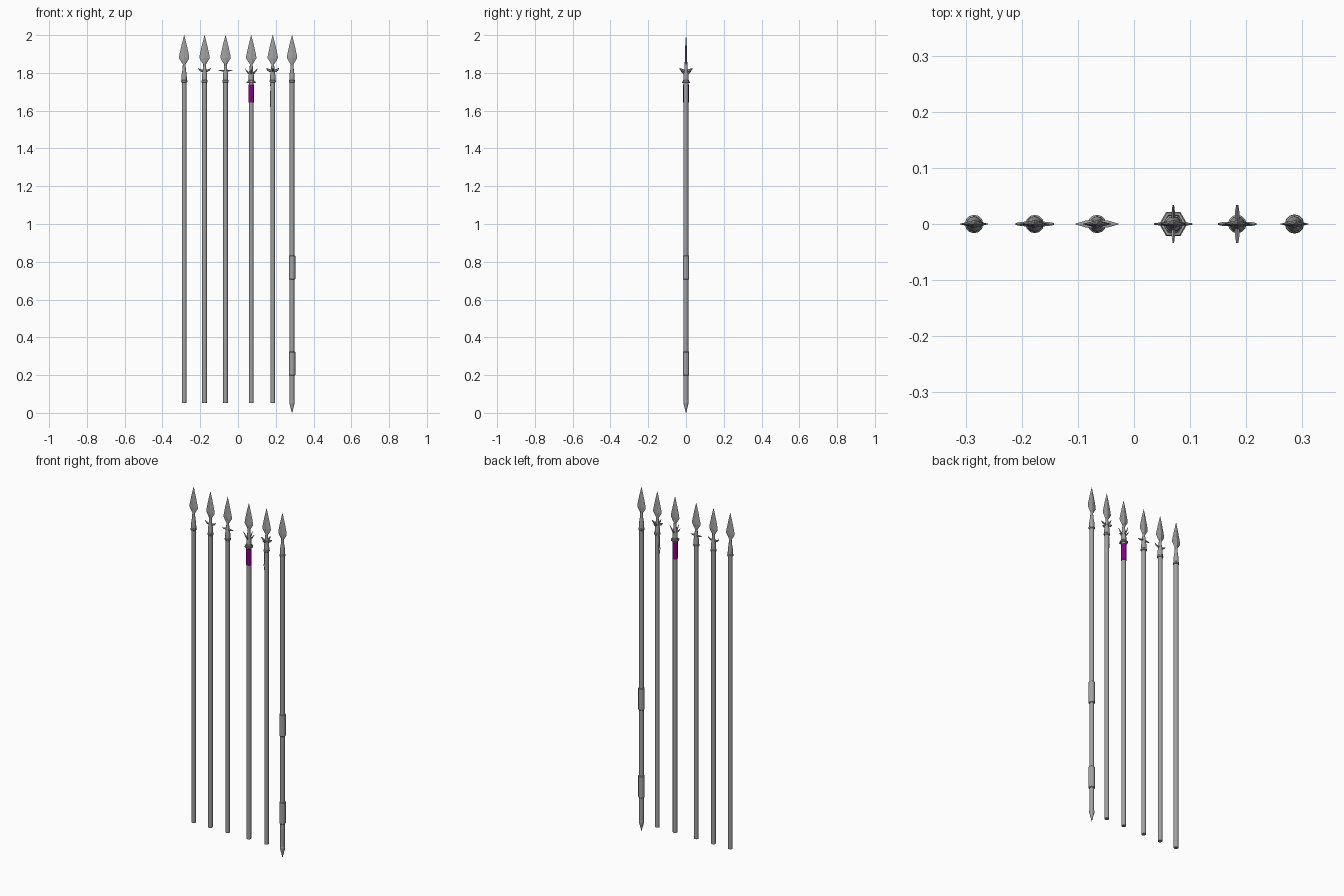
import bpy, bmesh, math
from mathutils import Matrix, Vector

cube = bpy.data.objects.get("Cube")
if cube:
    bpy.data.objects.remove(cube, do_unlink=True)


def material(name, rgb):
    m = bpy.data.materials.new(name)
    m.use_nodes = True
    m.diffuse_color = (*rgb, 1)
    m.node_tree.nodes["Principled BSDF"].inputs["Base Color"].default_value = (*rgb, 1)
    return m


GREY = material("steel grey", (0.36, 0.36, 0.36))
PURPLE = material("purple cloth", (0.25, 0.0, 0.25))


def loft(name, sections, sides=12, mat=GREY, matrix=Matrix(), smooth=True):
    """Join elliptical rings (height, half width, half depth, sideways shift)."""
    bm = bmesh.new()
    rings = []
    for h, a, b, shift in sections:
        rings.append([bm.verts.new(matrix @ Vector((
            a * math.cos(math.tau * i / sides) + shift,
            b * math.sin(math.tau * i / sides), h))) for i in range(sides)])
    for lo, hi in zip(rings, rings[1:]):
        for i in range(sides):
            j = (i + 1) % sides
            bm.faces.new((lo[i], lo[j], hi[j], hi[i]))
    bm.faces.new(rings[0][::-1])
    bm.faces.new(rings[-1])
    bmesh.ops.recalc_face_normals(bm, faces=bm.faces)
    mesh = bpy.data.meshes.new(name)
    bm.to_mesh(mesh)
    bm.free()
    mesh.materials.append(mat)
    ob = bpy.data.objects.new(name, mesh)
    bpy.context.collection.objects.link(ob)
    if smooth:
        bpy.ops.object.select_all(action='DESELECT')
        ob.select_set(True)
        bpy.context.view_layer.objects.active = ob
        bpy.ops.object.shade_smooth_by_angle(angle=math.radians(35))


def turned(name, x, profile, **options):
    """Round part from (height, radius) pairs."""
    loft(name, [(h, r, r, 0) for h, r in profile],
         matrix=Matrix.Translation((x, 0, 0)), **options)


def lugs(name, x, z, sections, count):
    """Side prongs around the socket; sections run outward and shift upward."""
    outward = Matrix(((0, 0, 1, 0), (0, 1, 0, 0), (1, 0, 0, 0), (0, 0, 0, 1)))
    for k in range(count):
        turn = Matrix.Rotation(math.tau * k / count, 4, 'Z')
        loft(f"{name}_{k + 1}", sections, sides=6,
             matrix=Matrix.Translation((x, 0, z)) @ turn @ outward)


# Shaft, socket and blade of every spear
POSITIONS = (-0.285, -0.177, -0.066, 0.07, 0.184, 0.286)
for n, x in enumerate(POSITIONS, 1):
    turned(f"shaft_{n}", x, [(0.052, 0.0125), (1.76, 0.0125)])
    turned(f"socket_{n}", x, [(1.75, 0.0145), (1.752, 0.0165), (1.759, 0.0165),
                              (1.762, 0.014), (1.79, 0.0135), (1.815, 0.0095),
                              (1.84, 0.0075), (1.89, 0.005)])
    loft(f"blade_{n}", [(1.845, 0.007, 0.005, 0), (1.864, 0.019, 0.006, 0),
                        (1.878, 0.027, 0.0065, 0), (1.89, 0.0265, 0.006, 0),
                        (1.945, 0.0145, 0.004, 0), (2.0, 0.0005, 0.0005, 0)],
         sides=4, matrix=Matrix.Translation((x, 0, 0)), smooth=False)

# Second spear: two upturned lugs
lugs("curved_lug", POSITIONS[1], 1.812,
     [(0, 0.007, 0.006, 0), (0.015, 0.006, 0.005, 0),
      (0.025, 0.0055, 0.004, 0.004), (0.034, 0.002, 0.002, 0.012)], 2)

# Third spear: flat pointed crossbar
lugs("crossbar_arm", POSITIONS[2], 1.812,
     [(0, 0.004, 0.009, 0), (0.02, 0.0035, 0.007, 0), (0.038, 0.001, 0.001, 0)], 2)

# Fourth spear: four rising prongs, six-sided collar and cloth wrap
lugs("rising_prong", POSITIONS[3], 1.795,
     [(0.005, 0.007, 0.004, 0), (0.016, 0.006, 0.0035, 0.006),
      (0.025, 0.005, 0.003, 0.015), (0.034, 0.0015, 0.0015, 0.028)], 4)
bpy.ops.mesh.primitive_torus_add(major_segments=6, minor_segments=6, major_radius=0.0205,
                                 minor_radius=0.0045, location=(POSITIONS[3], 0, 1.75))
collar = bpy.context.object
collar.name = "six_sided_collar"
collar.data.materials.append(GREY)
turned("cloth_wrap", POSITIONS[3], [(1.642, 0.0148), (1.738, 0.0148)], mat=PURPLE)

# Fifth spear: four blunt lugs and a frayed cord
lugs("cross_lug", POSITIONS[4], 1.81,
     [(0, 0.008, 0.005, 0), (0.016, 0.0075, 0.0045, 0.002),
      (0.026, 0.007, 0.004, 0.007), (0.034, 0.003, 0.002, 0.013)], 4)
for k, (y, bottom) in enumerate(((-0.005, 1.64), (0.001, 1.62), (0.006, 1.66)), 1):
    loft(f"cord_strand_{k}", [(bottom, 0.001, 0.001, 0), (bottom + 0.03, 0.0015, 0.0015, -0.001),
                              (1.71, 0.0015, 0.0015, 0.001), (1.745, 0.0015, 0.0015, 0)],
         sides=5, matrix=Matrix.Translation((POSITIONS[4] - 0.0125, y, 0)))

# Sixth spear: two grips and a butt spike
for name, bottom in (("lower_grip", 0.197), ("upper_grip", 0.706)):
    turned(name, POSITIONS[5], [(bottom, 0.015), (bottom + 0.003, 0.0172),
                                (bottom + 0.124, 0.0172), (bottom + 0.127, 0.015)])
turned("butt_spike", POSITIONS[5], [(0.0, 0.0005), (0.05, 0.0135), (0.06, 0.014), (0.065, 0.0125)])
